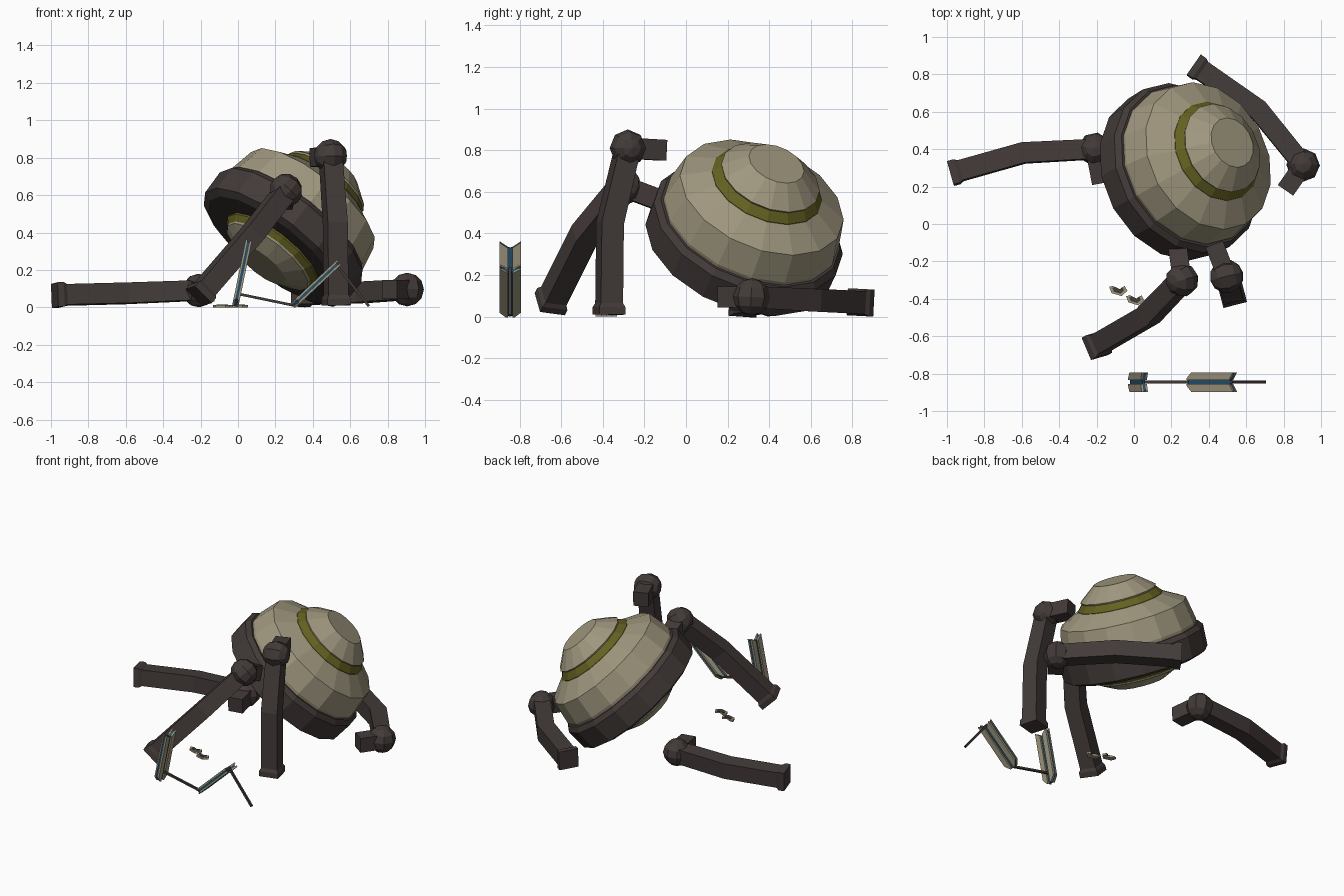
import bpy, bmesh, math
from mathutils import Vector, Matrix

if "Cube" in bpy.data.objects:
    bpy.data.objects.remove(bpy.data.objects["Cube"])


def material(name, rgb):
    m = bpy.data.materials.new(name)
    m.diffuse_color = (*rgb, 1)
    m.use_nodes = True
    m.node_tree.nodes["Principled BSDF"].inputs["Base Color"].default_value = m.diffuse_color
    return m


TAN = material("tan_paint", (0.35, 0.31, 0.21))
DARK = material("dark_metal", (0.055, 0.043, 0.04))
GOLD = material("olive_band", (0.13, 0.12, 0.015))
BLUE = material("blue_core", (0.02, 0.08, 0.14))


def finish(bm, name, mat, matrix=None):
    bmesh.ops.recalc_face_normals(bm, faces=bm.faces)
    me = bpy.data.meshes.new(name)
    bm.to_mesh(me)
    bm.free()
    ob = bpy.data.objects.new(name, me)
    me.materials.append(mat)
    if matrix is not None:
        ob.matrix_world = matrix
    bpy.context.collection.objects.link(ob)
    return ob


def loft(name, rings, mat, matrix=None):
    """Skin a list of point rings and cap both ends."""
    bm = bmesh.new()
    vs = [[bm.verts.new(p) for p in ring] for ring in rings]
    n = len(vs[0])
    for a, b in zip(vs, vs[1:]):
        for i in range(n):
            j = (i + 1) % n
            bm.faces.new((a[i], a[j], b[j], b[i]))
    bm.faces.new(vs[0])
    bm.faces.new(vs[-1])
    return finish(bm, name, mat, matrix)


def lathe(name, profile, mat, matrix, n=16):
    rings = [[(r * math.cos(2 * math.pi * i / n), r * math.sin(2 * math.pi * i / n), z)
              for i in range(n)] for r, z in profile]
    return loft(name, rings, mat, matrix)


def square(c, u, v, s):
    return [c + (u * a + v * b) * s / 2 for a, b in ((1, 1), (-1, 1), (-1, -1), (1, -1))]


def prism(name, outline, z0, z1, mat, matrix):
    return loft(name, [[(x, y, z) for x, y in outline] for z in (z0, z1)], mat, matrix)


# Tilted spherical body
axis = Vector((0.585, 0.324, 0.743)).normalized()
body = Matrix.Translation((0.245, 0.28, 0.38)) @ axis.to_track_quat('Z', 'Y').to_matrix().to_4x4()
lathe("belt", [(0.43, -0.10), (0.475, -0.08), (0.48, 0.06), (0.455, 0.09)], DARK, body)
lathe("upper_shell", [(0.44, 0.08), (0.445, 0.11), (0.416, 0.26), (0.28, 0.335)], TAN, body)
lathe("upper_band", [(0.28, 0.32), (0.28, 0.338), (0.24, 0.385)], GOLD, body)
lathe("top_cap", [(0.245, 0.38), (0.25, 0.39), (0.14, 0.478)], TAN, body)
lathe("lower_band", [(0.30, -0.09), (0.30, -0.11), (0.27, -0.145)], GOLD, body)
lathe("lower_cap", [(0.275, -0.14), (0.27, -0.15), (0.16, -0.205)], TAN, body)


# Legs: socket block, ball joint, bent strut and foot
def leg(name, socket, hip, knee, foot):
    socket, hip, knee, foot = map(Vector, (socket, hip, knee, foot))
    d1, d2 = (knee - hip).normalized(), (foot - knee).normalized()
    side = d1.cross(d2).normalized()
    n1, n2 = side.cross(d1), side.cross(d2)
    mid = (n1 + n2).normalized()
    loft(name + "_strut", [square(hip, side, n1, 0.105), square(knee, side, mid, 0.11),
                           square(foot - d2 * 0.03, side, n2, 0.11)], DARK)
    loft(name + "_foot", [square(foot - d2 * t, side, n2, s)
                          for t, s in ((0.055, 0.11), (0.035, 0.13), (0, 0.13))], DARK)
    bm = bmesh.new()
    bmesh.ops.create_uvsphere(bm, u_segments=8, v_segments=6, radius=0.09)
    rot = side.to_track_quat('Z', 'Y').to_matrix().to_4x4()
    finish(bm, name + "_ball_joint", DARK, Matrix.Translation(hip) @ rot)
    d = (socket - hip).normalized()
    u = d.cross(Vector((0, 0, 1))).normalized()
    v = d.cross(u)
    loft(name + "_socket", [square(hip, u, v, 0.1), square(socket, u, v, 0.1)], DARK)


leg("front_right_leg", (0.43, -0.11, 0.80), (0.495, -0.28, 0.81), (0.52, -0.365, 0.45), (0.525, -0.37, 0.01))
leg("front_left_leg", (0.23, -0.10, 0.55), (0.257, -0.30, 0.625), (0.075, -0.49, 0.39), (-0.21, -0.655, 0.06))
leg("loose_left_leg", (-0.175, 0.22, 0.08), (-0.21, 0.40, 0.09), (-0.59, 0.38, 0.075), (-0.98, 0.27, 0.065))
leg("loose_right_leg", (0.81, 0.18, 0.095), (0.904, 0.315, 0.095), (0.665, 0.61, 0.08), (0.32, 0.85, 0.068))


# Broken panels: blue core between tan rails, pointed foot and notched top
def panel(name, low, high):
    low, high = Vector(low), Vector(high)
    y = (high - low).normalized()
    x = Vector((0, 1, 0))
    z = x.cross(y)
    m = Matrix((x, y, z)).transposed().to_4x4()
    m.translation = low
    h = (high - low).length
    core = [(-0.012, 0), (0.012, 0), (0.048, 0.04), (0.048, h - 0.01), (0, h - 0.03), (-0.048, h - 0.01), (-0.048, 0.04)]
    prism(name + "_core", core, -0.007, 0.007, BLUE, m)
    for s in (-1, 1):
        rail = [(s * 0.011, 0), (s * 0.02, 0), (s * 0.052, 0.035), (s * 0.052, h), (s * 0.011, h - 0.028)]
        for f in (-1, 1):
            prism(name + "_rail", rail, f * 0.007, f * 0.017, TAN, m)


def rod(name, a, b):
    a, b = Vector(a), Vector(b)
    u = Vector((0, 1, 0))
    v = u.cross((b - a).normalized())
    loft(name, [square(a, u, v, 0.014), square(b, u, v, 0.014)], DARK)


panel("upright_panel", (-0.015, -0.845, 0.005), (0.058, -0.845, 0.36))
panel("leaning_panel", (0.292, -0.845, 0.008), (0.54, -0.845, 0.24))
rod("link_rod", (0.01, -0.845, 0.07), (0.29, -0.845, 0.012))
rod("end_rod", (0.52, -0.845, 0.235), (0.70, -0.845, 0.006))

# Small bent scraps on the ground
for i, (x, y, ang) in enumerate(((-0.085, -0.35, 0.5), (0.005, -0.40, 0.5))):
    m = Matrix.Translation((x, y, 0)) @ Matrix.Rotation(ang, 4, 'Z')
    chevron = [(-0.04, 0.0), (0.0, -0.04), (0.04, -0.03), (0.04, 0.0), (0.01, -0.005), (-0.015, 0.03), (-0.035, 0.035)]
    prism(f"scrap_{i}", chevron, 0.0, 0.013, TAN, m)
    inner = [(px * 0.65, py * 0.65) for px, py in chevron]
    prism(f"scrap_core_{i}", inner, 0.008, 0.016, DARK, m)
